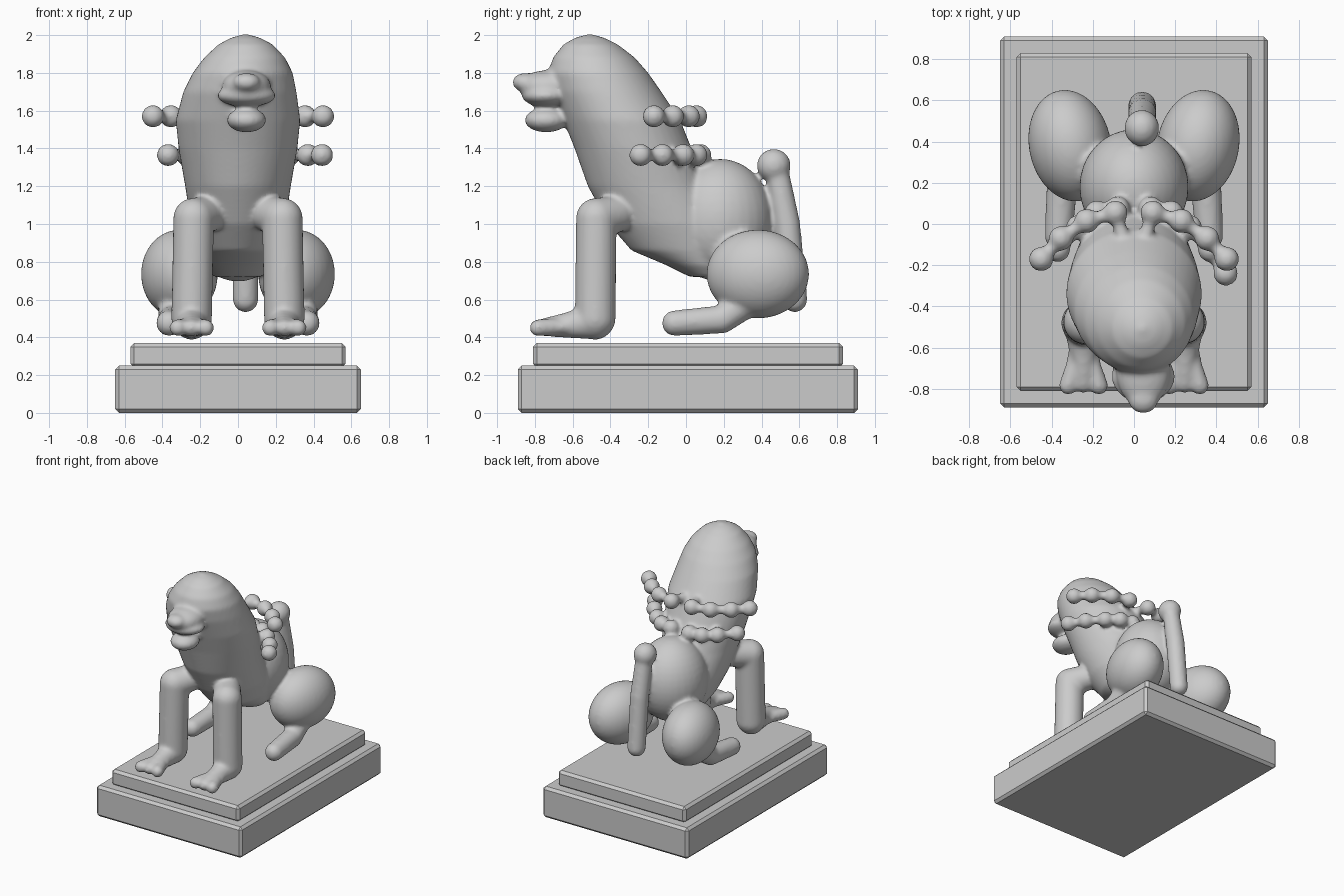
import bpy
import bmesh
from math import cos, sin, pi, radians
from mathutils import Matrix, Vector

if "Cube" in bpy.data.objects:
    bpy.data.objects.remove(bpy.data.objects["Cube"], do_unlink=True)

stone = bpy.data.materials.new("pale_grey_stone")
stone.use_nodes = True
grey = (0.6, 0.6, 0.6, 1)
stone.diffuse_color = grey
stone.node_tree.nodes["Principled BSDF"].inputs["Base Color"].default_value = grey


def make_object(name, bm):
    bmesh.ops.recalc_face_normals(bm, faces=bm.faces)
    mesh = bpy.data.meshes.new(name)
    bm.to_mesh(mesh)
    bm.free()
    mesh.materials.append(stone)
    obj = bpy.data.objects.new(name, mesh)
    bpy.context.collection.objects.link(obj)
    return obj


def plinth(name, size, center):
    bm = bmesh.new()
    bmesh.ops.create_cube(bm, size=1, matrix=Matrix.Translation(center) @ Matrix.Diagonal((*size, 1)))
    bmesh.ops.bevel(bm, geom=bm.edges[:], offset=0.02, segments=1, affect='EDGES')
    make_object(name, bm)


def ball(bm, loc, radii, turn=0):
    m = Matrix.Translation(loc) @ Matrix.Rotation(radians(turn), 4, 'Z') @ Matrix.Diagonal((*radii, 1))
    bmesh.ops.create_uvsphere(bm, u_segments=32, v_segments=20, radius=1, matrix=m)


def limb(bm, points):
    """Chain of tapered capsules through (x, y, z, radius) points."""
    for x, y, z, r in points:
        ball(bm, (x, y, z), (r, r, r))
    for a, b in zip(points, points[1:]):
        p, q = Vector(a[:3]), Vector(b[:3])
        d = q - p
        m = Matrix.Translation((p + q) / 2) @ d.to_track_quat('Z', 'Y').to_matrix().to_4x4()
        bmesh.ops.create_cone(bm, cap_ends=True, segments=24, radius1=a[3], radius2=b[3],
                              depth=d.length, matrix=m)


def loft(bm, sections, n=40):
    """Stack of horizontal ellipses: z, front y, back y, half width, centre x."""
    rings = []
    for z, y0, y1, w, cx in sections:
        rings.append([bm.verts.new((cx + w * cos(2 * pi * i / n),
                                    (y0 + y1) / 2 + (y1 - y0) / 2 * sin(2 * pi * i / n), z))
                      for i in range(n)])
    for lo, hi in zip(rings, rings[1:]):
        for i in range(n):
            j = (i + 1) % n
            bm.faces.new((lo[i], lo[j], hi[j], hi[i]))
    bm.faces.new(rings[0][::-1])
    bm.faces.new(rings[-1])


# Stepped base
plinth("lower_plinth", (1.30, 1.80, 0.25), (0, 0.01, 0.125))
plinth("upper_plinth", (1.14, 1.64, 0.13), (0, 0.01, 0.305))

bm = bmesh.new()

# Chest, mane and skull
loft(bm, [
    (0.72, 0.02, 0.24, 0.13, 0), (0.78, -0.10, 0.28, 0.18, 0), (0.86, -0.29, 0.30, 0.21, 0),
    (1.0, -0.41, 0.24, 0.25, 0), (1.2, -0.52, 0.12, 0.28, 0), (1.4, -0.59, 0.03, 0.315, 0),
    (1.55, -0.65, -0.03, 0.33, 0), (1.7, -0.71, -0.13, 0.30, 0.01), (1.8, -0.73, -0.20, 0.265, 0.025),
    (1.88, -0.705, -0.27, 0.215, 0.035), (1.95, -0.65, -0.36, 0.145, 0.04),
    (1.985, -0.59, -0.43, 0.08, 0.04), (2.005, -0.52, -0.50, 0.012, 0.04)])

# Rump
ball(bm, (0, 0.18, 1.02), (0.265, 0.28, 0.325))

# Snout, nose, lips and jaw, turned slightly to its left
ball(bm, (0.045, -0.72, 1.73), (0.13, 0.17, 0.085))
ball(bm, (0.045, -0.85, 1.75), (0.075, 0.07, 0.05))
ball(bm, (0.045, -0.74, 1.68), (0.155, 0.13, 0.06))
ball(bm, (0.045, -0.74, 1.55), (0.105, 0.115, 0.065))

for s in (-1, 1):
    # Front leg, foot and toes
    limb(bm, [(s * 0.17, -0.38, 1.05, 0.10), (s * 0.235, -0.475, 1.03, 0.108),
              (s * 0.245, -0.48, 0.50, 0.108)])
    limb(bm, [(s * 0.245, -0.48, 0.485, 0.098), (s * 0.245, -0.62, 0.465, 0.07),
              (s * 0.245, -0.74, 0.455, 0.05)])
    ball(bm, (s * 0.245, -0.68, 0.455), (0.085, 0.12, 0.05))
    for dx, y in ((-0.075, -0.785), (0, -0.775), (0.075, -0.785)):
        limb(bm, [(s * 0.245 + dx * 0.6, -0.70, 0.455, 0.045), (s * 0.245 + dx, y, 0.45, 0.045)])

    # Thigh and hind foot
    ball(bm, (s * 0.31, 0.38, 0.735), (0.2, 0.275, 0.235), s * -12)
    limb(bm, [(s * 0.34, 0.30, 0.57, 0.08), (s * 0.35, 0.19, 0.495, 0.075),
              (s * 0.365, -0.06, 0.475, 0.068)])

    # Strands of curls behind the mane
    upper = [(0.09, 0.055), (0.23, 0.015), (0.355, -0.07), (0.45, -0.17)]
    lower = [(0.08, 0.075), (0.18, 0.055), (0.27, -0.015), (0.37, -0.125), (0.445, -0.24)]
    if s < 0:
        lower.pop()
    for z, strand in ((1.57, upper), (1.365, lower)):
        for x, y in strand:
            ball(bm, (s * x, y, z), (0.061, 0.061, 0.061))
        limb(bm, [(s * 0.05, -0.08, z, 0.035)] + [(s * x, y, z, 0.032) for x, y in strand])

# Upright tail with a round tip
limb(bm, [(0.04, 0.575, 0.60, 0.068), (0.04, 0.535, 1.0, 0.07), (0.038, 0.485, 1.26, 0.064)])
ball(bm, (0.038, 0.465, 1.31), (0.085, 0.09, 0.088))

# Fuse the parts into one softly blended sculpture
lion = make_object("seated_lion", bm)
fuse = lion.modifiers.new("fuse", 'REMESH')
fuse.mode = 'VOXEL'
fuse.voxel_size = 0.013
fuse.use_smooth_shade = True
soften = lion.modifiers.new("soften", 'SMOOTH')
soften.factor = 0.5
soften.iterations = 10
bpy.context.view_layer.objects.active = lion
lion.select_set(True)
for name in ("fuse", "soften"):
    bpy.ops.object.modifier_apply(modifier=name)
bpy.ops.object.shade_smooth()
